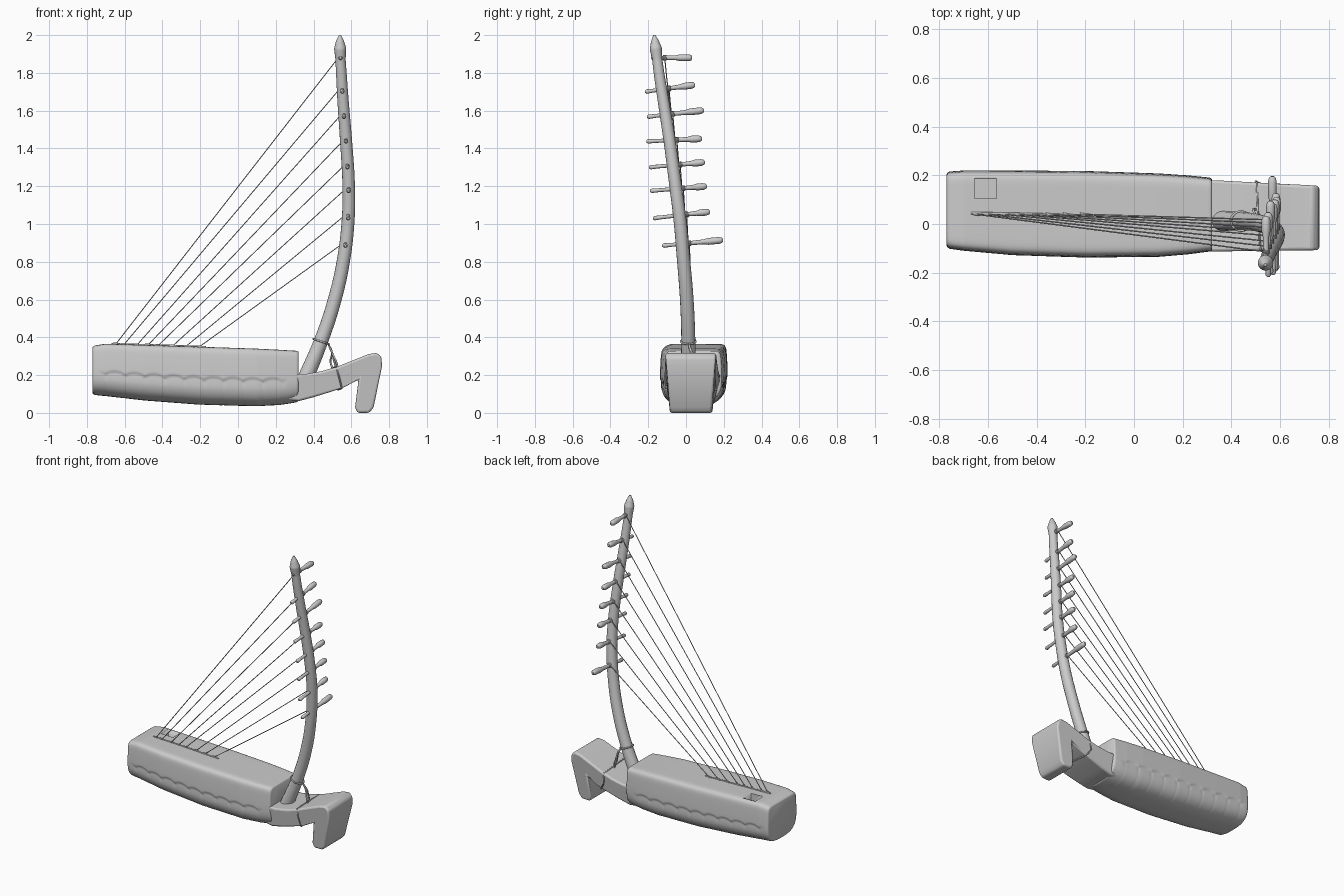
import bpy, bmesh, math
from mathutils import Vector

if "Cube" in bpy.data.objects:
    bpy.data.objects.remove(bpy.data.objects["Cube"])


def interp(table, t):
    """Piecewise linear lookup; rows are (key, value...)."""
    if t <= table[0][0]:
        return table[0][1:]
    for a, b in zip(table, table[1:]):
        if t <= b[0]:
            f = (t - a[0]) / (b[0] - a[0])
            return tuple(p + (q - p) * f for p, q in zip(a[1:], b[1:]))
    return table[-1][1:]


def activate(ob):
    bpy.ops.object.select_all(action='DESELECT')
    ob.select_set(True)
    bpy.context.view_layer.objects.active = ob


def mesh_object(name, bm, angle=40):
    bmesh.ops.recalc_face_normals(bm, faces=bm.faces)
    me = bpy.data.meshes.new(name)
    bm.to_mesh(me)
    bm.free()
    ob = bpy.data.objects.new(name, me)
    bpy.context.collection.objects.link(ob)
    activate(ob)
    bpy.ops.object.shade_smooth_by_angle(angle=math.radians(angle))
    return ob


def loft(bm, rings):
    """Skin closed rings of points and cap both ends."""
    vs = [[bm.verts.new(p) for p in r] for r in rings]
    n = len(vs[0])
    for a, b in zip(vs, vs[1:]):
        for i in range(n):
            bm.faces.new((a[i], a[(i + 1) % n], b[(i + 1) % n], b[i]))
    bm.faces.new(vs[0])
    bm.faces.new(vs[-1])


def tube(name, pts, radii, sides=3, smooth_path=False):
    """Round tube along a path with a radius per point, as a mesh."""
    cu = bpy.data.curves.new(name, 'CURVE')
    cu.dimensions = '3D'
    cu.bevel_depth = 1.0
    cu.bevel_resolution = sides
    cu.use_fill_caps = True
    cu.resolution_u = 8
    if not isinstance(radii, (list, tuple)):
        radii = [radii] * len(pts)
    sp = cu.splines.new('BEZIER' if smooth_path else 'POLY')
    store = sp.bezier_points if smooth_path else sp.points
    store.add(len(pts) - 1)
    for p, co, r in zip(store, pts, radii):
        p.radius = r
        if smooth_path:
            p.co = co
            p.handle_left_type = p.handle_right_type = 'AUTO'
        else:
            p.co = (*co, 1)
    ob = bpy.data.objects.new(name, cu)
    bpy.context.collection.objects.link(ob)
    activate(ob)
    bpy.ops.object.convert(target='MESH')
    ob = bpy.context.view_layer.objects.active
    ob.name = name
    bpy.ops.object.shade_smooth_by_angle(angle=math.radians(50))
    return ob


# Sound box: boxy above, rounded below, with a scalloped hide edge and creases
# rows: x, bottom z, top z, y min, y max
BODY = [(-0.77, 0.097, 0.355, -0.10, 0.215), (-0.70, 0.087, 0.366, -0.11, 0.22),
        (-0.50, 0.064, 0.360, -0.128, 0.22), (-0.20, 0.041, 0.350, -0.138, 0.218),
        (0.10, 0.033, 0.340, -0.135, 0.208), (0.22, 0.040, 0.334, -0.125, 0.20),
        (0.32, 0.058, 0.328, -0.112, 0.19)]


def body_ring(x, scale=1.0, sides=128):
    zb, zt, y0, y1 = interp(BODY, x)
    cy, hy, cz, hz = (y0 + y1) / 2, (y1 - y0) / 2, (zb + zt) / 2, (zt - zb) / 2
    phase = math.pi * (x + 0.70) / 0.104
    fade = max(0, min(1, (0.27 - x) / 0.06, (x + 0.74) / 0.04))
    edge = cz - 0.02 + 0.022 * abs(math.sin(phase)) ** 0.6
    ring = []
    for i in range(sides):
        a = 2 * math.pi * i / sides
        c, s = math.cos(a), math.sin(a)
        n = 12 if s > 0 else 3.0
        r = (abs(c) ** n + abs(s) ** n) ** (-1 / n)
        z = cz + hz * r * s
        low = max(0, min(1, (edge - z) / 0.012)) * fade
        crease = math.exp(-(math.sin(phase) / 0.25) ** 2)
        bottom = max(0, min(1, (-s - 0.1) / 0.3))
        k = 1 - low * (0.035 + 0.03 * crease * (1 - bottom * 0.6)) * (1 - 0.6 * bottom)
        lean = 1 - 0.05 * max(0, s * r) ** 1.5
        ring.append((x, cy + hy * r * c * k * lean * scale,
                     cz + hz * r * s * (k if s < 0 else 1) * scale))
    return ring


N = 150
rings = [body_ring(-0.758 + 1.07 * i / N) for i in range(N + 1)]
rings = [body_ring(-0.77, 0.94), body_ring(-0.767, 0.975)] + rings
rings += [body_ring(0.318, 0.98), body_ring(0.321, 0.95)]
bm = bmesh.new()
loft(bm, rings)
body = mesh_object("sound_box", bm, 45)

# Square sound hole cut into the top
bm = bmesh.new()
bmesh.ops.create_cube(bm, size=1)
bmesh.ops.scale(bm, vec=(0.09, 0.08, 0.2), verts=bm.verts)
bmesh.ops.translate(bm, vec=(-0.61, 0.145, 0.39), verts=bm.verts)
cutter = mesh_object("hole_cutter", bm)
cutter.hide_render = True
mod = body.modifiers.new("hole", 'BOOLEAN')
mod.object = cutter
mod.operation = 'DIFFERENCE'
mod.solver = 'EXACT'
activate(body)
bpy.ops.object.modifier_apply(modifier=mod.name)
bpy.data.objects.remove(cutter)

# Tail with its downturned foot: a side profile extruded across y
profile = [(0.25, 0.07), (0.32, 0.062), (0.40, 0.083), (0.48, 0.108), (0.56, 0.135),
           (0.638, 0.176), (0.62, 0.03), (0.632, 0.005), (0.695, 0.005), (0.718, 0.03),
           (0.762, 0.245), (0.76, 0.295), (0.735, 0.318), (0.69, 0.311), (0.60, 0.275),
           (0.52, 0.243), (0.44, 0.22), (0.36, 0.206), (0.25, 0.205)]
bm = bmesh.new()
sides = []
for sgn in (-1, 1):
    loop = []
    for x, z in profile:
        half = 0.149 - 0.036 * (x - 0.3)
        if x > 0.6:
            half -= 0.025 * max(0, 1 - z / 0.25)
        if z < 0.14 and x < 0.6:
            half -= 0.03 * (0.6 - x) / 0.3
        loop.append((x, 0.034 - 0.02 * (x - 0.3) + sgn * half, max(z, 0)))
    sides.append(loop)
loft(bm, sides)
bmesh.ops.translate(bm, vec=(0, 0, -0.005), verts=[v for v in bm.verts if v.co.z < 0.006])
tail = mesh_object("tail_foot", bm, 40)
bev = tail.modifiers.new("soft_edges", 'BEVEL')
bev.width, bev.segments, bev.limit_method = 0.012, 3, 'ANGLE'
bev.angle_limit = math.radians(40)

# Curved neck with a pointed finial; rows: z, x, y, radius
NECK = [(0.17, 0.352, 0.012, 0.042), (0.40, 0.447, 0.012, 0.037), (0.60, 0.512, 0.004, 0.036),
        (0.80, 0.557, -0.012, 0.035), (1.02, 0.583, -0.032, 0.034), (1.20, 0.586, -0.055, 0.033),
        (1.44, 0.572, -0.087, 0.032), (1.64, 0.557, -0.118, 0.030), (1.80, 0.547, -0.143, 0.028),
        (1.87, 0.543, -0.152, 0.027), (1.93, 0.541, -0.160, 0.032), (1.965, 0.540, -0.164, 0.022),
        (2.00, 0.540, -0.168, 0.006)]
tube("neck", [(x, y, z) for z, x, y, r in NECK], [n[3] for n in NECK], 6, True)

# Tuning pegs with their strings; rows: thin end y, z, handle end y, z, string foot x
PEGS = [(-0.127, 0.885, 0.196, 0.915, -0.21), (-0.175, 1.03, 0.127, 1.065, -0.28),
        (-0.19, 1.175, 0.111, 1.20, -0.35), (-0.196, 1.30, 0.10, 1.327, -0.426),
        (-0.21, 1.437, 0.085, 1.452, -0.48), (-0.206, 1.567, 0.095, 1.602, -0.537),
        (-0.217, 1.70, 0.048, 1.737, -0.606), (-0.185, 1.88, 0.032, 1.88, -0.65)]
for i, (y0, z0, y1, z1, foot) in enumerate(PEGS, 1):
    nx, ny, nr = interp(NECK, (z0 + z1) / 2)
    a, b = Vector((nx, y0, z0)), Vector((nx, y1, z1))
    t = (ny + 0.045 - y0) / (y1 - y0)
    stops = [(0, 0.006), (0.03, 0.012), (0.15, 0.010), (t, 0.011), (t + (1 - t) * 0.4, 0.013),
             (t + (1 - t) * 0.55, 0.018), (0.93, 0.018), (0.98, 0.014), (1, 0.007)]
    tube(f"peg_{i}", [a.lerp(b, s) for s, r in stops], [r for s, r in stops], 4)
    grip = a.lerp(b, t - 0.02)
    # String winding on the peg
    coil = [(nx + 0.013 * math.cos(k * 0.9), grip.y - 0.008 + 0.0006 * k,
             grip.z + 0.013 * math.sin(k * 0.9)) for k in range(29)]
    tube(f"winding_{i}", coil, 0.003, 1)
    top_z = interp(BODY, foot)[1]
    top = (nx - 0.012, grip.y, grip.z)
    tube(f"string_{i}", [top, (foot, 0.04, top_z - 0.004)], 0.0028, 1)
    # Knot thread lying on the sound box
    tube(f"knot_{i}", [(foot - 0.012, 0.042, top_z + 0.002), (foot + 0.012, 0.038, top_z + 0.002)],
         0.005, 2)

# Thin string bar along the top of the sound box
tube("string_bar", [(-0.67, 0.045, 0.365), (-0.40, 0.040, 0.357), (-0.17, 0.033, 0.349)], 0.005, 2)

# Cord tying the neck to the tail
loop = [(0.440 + 0.042 * math.cos(k * math.pi / 8), 0.012 + 0.040 * math.sin(k * math.pi / 8),
         0.378 - 0.014 * math.cos(k * math.pi / 8)) for k in range(17)]
tube("cord_neck_loop", loop, 0.005, 2)
for i, (y, x) in enumerate([(0.035, 0.52), (0.06, 0.50), (0.0, 0.53)], 1):
    tube(f"cord_strand_{i}", [(0.478, 0.015, 0.365), (0.497, 0.02 + y * 0.2, 0.32),
                              (x - 0.01, y, 0.27), (x, y, 0.235)], 0.005, 2, True)
tube("cord_tail_band", [(0.50, 0.176, 0.17), (0.505, 0.165, 0.236), (0.51, 0.03, 0.243),
                        (0.52, -0.105, 0.244), (0.535, -0.114, 0.19), (0.55, -0.105, 0.13),
                        (0.545, 0.03, 0.127), (0.53, 0.16, 0.122), (0.50, 0.176, 0.17)], 0.004, 2)
